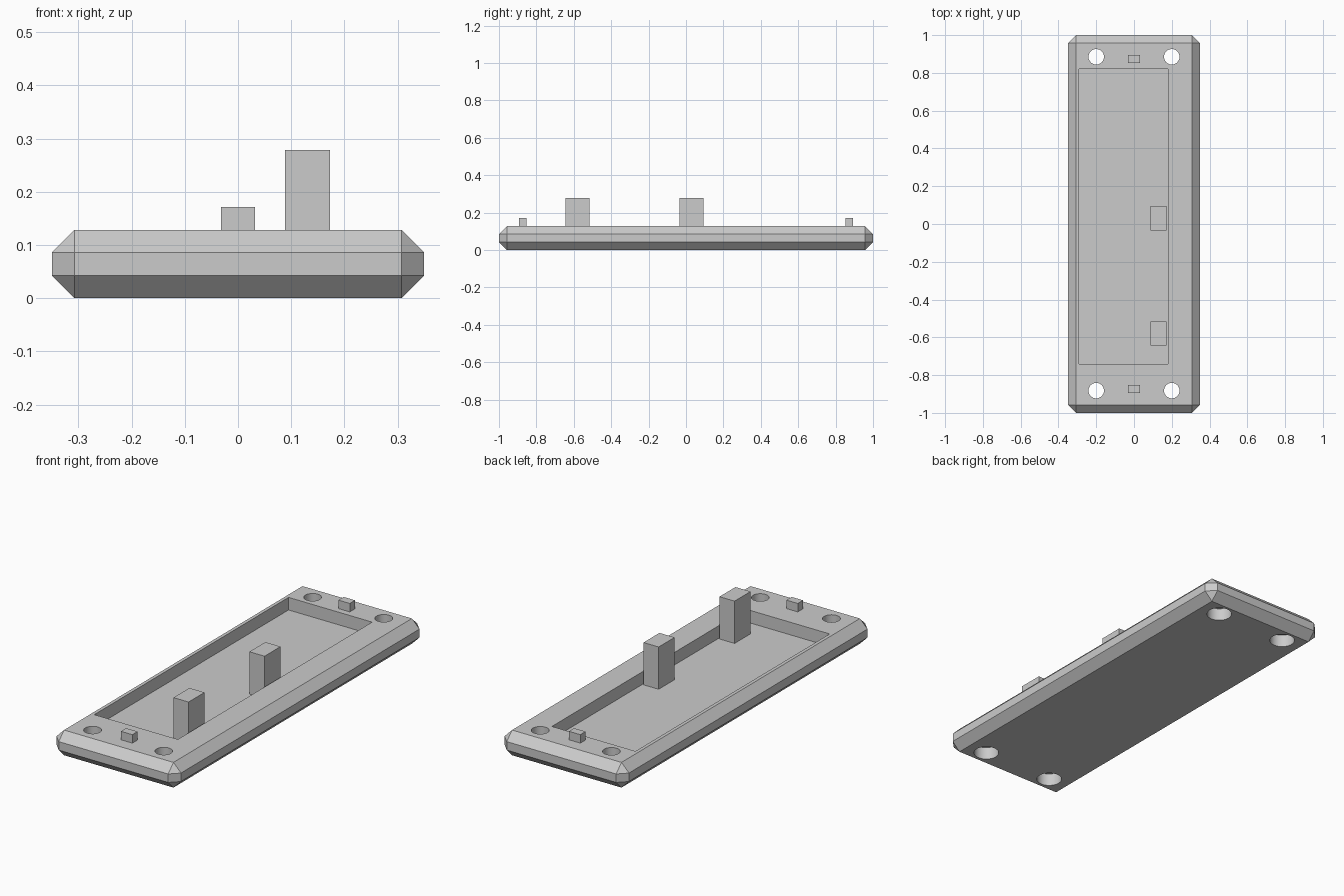
import bpy
import math

if "Cube" in bpy.data.objects:
    bpy.data.objects.remove(bpy.data.objects["Cube"])

# Single plain grey
grey = bpy.data.materials.new("plain_grey")
grey.use_nodes = True
GREY = (0.6, 0.6, 0.6, 1)
grey.diffuse_color = GREY
grey.node_tree.nodes["Principled BSDF"].inputs["Base Color"].default_value = GREY


def box(name, x, y, z):
    """Box spanning the given (low, high) ranges."""
    centre = [(a + b) / 2 for a, b in (x, y, z)]
    bpy.ops.mesh.primitive_cube_add(size=1, location=centre)
    ob = bpy.context.object
    ob.name = name
    ob.scale = [b - a for a, b in (x, y, z)]
    bpy.ops.object.transform_apply(location=False, rotation=False, scale=True)
    ob.data.materials.append(grey)
    return ob


def cylinder(name, x, y, radius, low, high):
    bpy.ops.mesh.primitive_cylinder_add(
        vertices=48, radius=radius, depth=high - low,
        location=(x, y, (low + high) / 2))
    ob = bpy.context.object
    ob.name = name
    ob.data.materials.append(grey)
    return ob


def apply(ob, modifier):
    bpy.context.view_layer.objects.active = ob
    bpy.ops.object.modifier_apply(modifier=modifier.name)


def cut(ob, cutter):
    mod = ob.modifiers.new("cut", 'BOOLEAN')
    mod.operation = 'DIFFERENCE'
    mod.solver = 'EXACT'
    mod.object = cutter
    apply(ob, mod)
    bpy.data.objects.remove(cutter)


TOP = 0.128
FLOOR = 0.064

# Chamfered base plate
plate = box("base_plate", (-0.35, 0.35), (-1, 1), (0, TOP))
bevel = plate.modifiers.new("chamfer", 'BEVEL')
bevel.width = 0.0425
bevel.segments = 1
apply(plate, bevel)

# Shallow rectangular pocket
cut(plate, box("pocket_cutter", (-0.29, 0.18), (-0.74, 0.82), (FLOOR, 0.3)))

# Corner screw holes, counterbored from below
for x in (-0.2, 0.2):
    for y in (-0.882, 0.885):
        cut(plate, cylinder("hole_cutter", x, y, 0.041, -0.1, 0.3))
        cut(plate, cylinder("counterbore_cutter", x, y, 0.06, -0.1, FLOOR))

bpy.ops.object.select_all(action='DESELECT')
plate.select_set(True)
bpy.context.view_layer.objects.active = plate
bpy.ops.object.shade_smooth_by_angle(angle=math.radians(20))

# Tall posts standing on the pocket floor
for name, y in (("front_post", -0.58), ("middle_post", 0.03)):
    box(name, (0.088, 0.173), (y - 0.064, y + 0.064), (FLOOR, 0.279))

# Small locating pegs at both ends
for name, y in (("front_peg", -0.873), ("back_peg", 0.873)):
    box(name, (-0.032, 0.032), (y - 0.021, y + 0.021), (TOP, 0.171))
